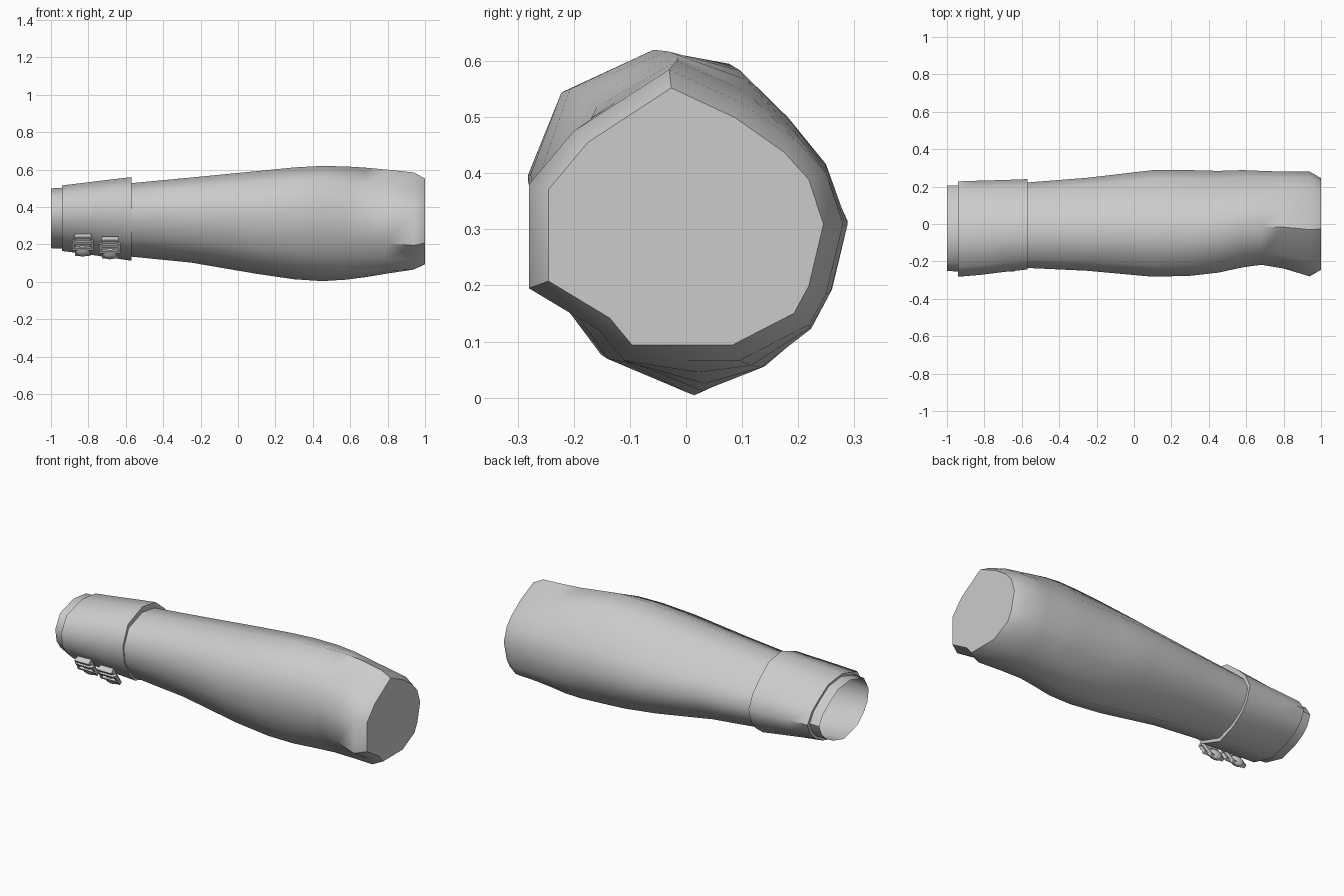
import bpy, bmesh, math
from mathutils import Matrix, Vector

if "Cube" in bpy.data.objects:
    bpy.data.objects.remove(bpy.data.objects["Cube"], do_unlink=True)

grey = bpy.data.materials.new("light grey")
grey.use_nodes = True
grey.diffuse_color = (0.6, 0.6, 0.6, 1)
grey.node_tree.nodes["Principled BSDF"].inputs["Base Color"].default_value = (0.6, 0.6, 0.6, 1)

# Cross-sections (y, z): rounded limb and the faceted joint end
LIMB = [(-.07, .62), (.07, .595), (.16, .51), (.24, .42), (.285, .31), (.255, .2), (.21, .13),
        (.13, .06), (.005, .005), (-.155, .07), (-.22, .16), (-.265, .26), (-.28, .40), (-.225, .55)]
JOINT = [(-.03, .585), (.1, .525), (.2, .455), (.25, .40), (.28, .31), (.25, .185), (.22, .13),
         (.095, .066), (0, .066), (-.11, .066), (-.155, .12), (-.28, .195), (-.28, .38), (-.2, .475)]


def unit(points):
    """Scale a section so that each axis runs from 0 to 1."""
    ys, zs = zip(*points)
    return [((y - min(ys)) / (max(ys) - min(ys)), (z - min(zs)) / (max(zs) - min(zs)))
            for y, z in points]


LIMB, JOINT = unit(LIMB), unit(JOINT)


def section(x, y0, y1, z0, z1, blend=0):
    ring = []
    for (ya, za), (yb, zb) in zip(LIMB, JOINT):
        y, z = ya + (yb - ya) * blend, za + (zb - za) * blend
        ring.append((x, y0 + (y1 - y0) * y, z0 + (z1 - z0) * z))
    return ring


def finish(bm, name, angle=50, flat=lambda f: False):
    bmesh.ops.recalc_face_normals(bm, faces=bm.faces)
    for f in bm.faces:
        f.smooth = not flat(f)
    mesh = bpy.data.meshes.new(name)
    bm.to_mesh(mesh)
    bm.free()
    mesh.set_sharp_from_angle(angle=math.radians(angle))
    mesh.materials.append(grey)
    obj = bpy.data.objects.new(name, mesh)
    bpy.context.collection.objects.link(obj)
    return obj


def loft(name, sections, cap_end=False, flat=lambda f: False):
    bm = bmesh.new()
    rings = [[bm.verts.new(p) for p in section(*s)] for s in sections]
    for a, b in zip(rings, rings[1:]):
        for i in range(len(a)):
            j = (i + 1) % len(a)
            bm.faces.new((a[i], a[j], b[j], b[i]))
    if cap_end:
        bm.faces.new(rings[-1])
    return finish(bm, name, flat=flat)


# Forearm: open at the wrist, chamfered and capped at the joint
loft("forearm", [
    (-1, -.25, .205, .18, .50),
    (-.94, -.255, .207, .178, .503),
    (-.57, -.235, .222, .135, .528),
    (-.25, -.25, .247, .103, .558),
    (.1, -.282, .288, .043, .592),
    (.3, -.277, .288, .014, .612),
    (.45, -.26, .284, .004, .62),
    (.58, -.232, .288, .012, .617, .2),
    (.68, -.218, .284, .025, .611, .45),
    (.8, -.238, .28, .045, .6, .75),
    (.94, -.28, .28, .066, .585, 1),
    (1, -.245, .245, .094, .552, 1),
], cap_end=True, flat=lambda f: abs(f.calc_center_median().x) > .95)

# Cuff wrapped round the wrist, with turned-in rims
loft("cuff", [
    (-.94, -.255, .207, .178, .503),
    (-.94, -.282, .228, .165, .516),
    (-.82, -.272, .232, .15, .53),
    (-.7, -.257, .235, .132, .545),
    (-.57, -.243, .24, .113, .56),
    (-.57, -.23, .217, .138, .525),
])


# Buckles on the lower front of the cuff
def buckle_part(name, x, add, scale, offset, angle=50):
    bm = bmesh.new()
    add(bm)
    tilt = Matrix.Rotation(math.radians(125), 4, 'X')     # local z points out and down
    base = Vector((x, -.19, .195 - (x + .76) * .1))
    bm.transform(Matrix.Translation(base) @ tilt @ Matrix.Translation(offset)
                 @ Matrix.Diagonal((*scale, 1)))
    return finish(bm, name, angle)


def dome(bm):
    bmesh.ops.create_uvsphere(bm, u_segments=12, v_segments=6, radius=1)


def box(bm):
    bmesh.ops.create_cube(bm, size=1)


for side, x in (("outer", -.83), ("inner", -.685)):
    buckle_part(side + "_buckle_strap", x, box, (.085, .13, .02), (0, 0, .006))
    buckle_part(side + "_buckle_dome", x, dome, (.045, .04, .024), (0, -.035, .006))
    for k, y in enumerate((-.015, .025, .06)):
        buckle_part(f"{side}_buckle_bar_{k + 1}", x, box, (.115 - .012 * k, .014, .02),
                    (0, y, .02))
    for k, sx in enumerate((-1, 1)):
        buckle_part(f"{side}_buckle_side_{k + 1}", x, box, (.014, .06, .016),
                    (sx * .05, .005, .018))
